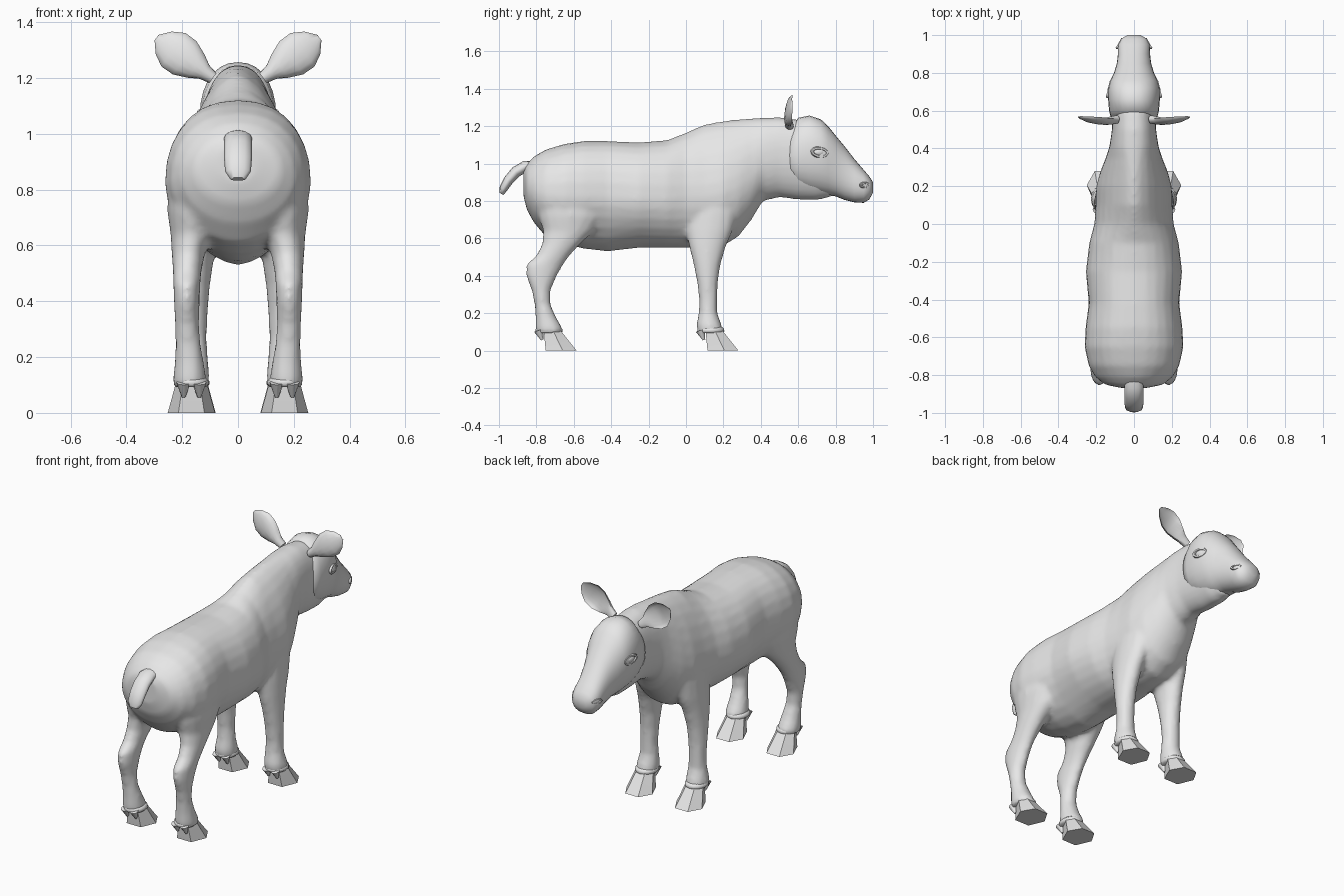
import bpy, bmesh, math
from mathutils import Vector, Matrix

coat = bpy.data.materials.new("light_grey")
coat.diffuse_color = (0.8, 0.8, 0.8, 1)


def loft(bm, rings):
    """Skin a list of equal-length point rings and cap both ends."""
    vs = [[bm.verts.new(p) for p in r] for r in rings]
    n = len(vs[0])
    for a, b in zip(vs, vs[1:]):
        for i in range(n):
            j = (i + 1) % n
            bm.faces.new((a[i], a[j], b[j], b[i]))
    bm.faces.new(vs[0])
    bm.faces.new(vs[-1])


def power(v, n):
    return math.copysign(abs(v) ** (2 / n), v)


def slice_y(y, top, bot, w, zc, nu=2.0, nd=2.0, n=28):
    """Upright cross-section, egg shaped about its widest height zc."""
    pts = []
    for i in range(n):
        a = 2 * math.pi * i / n
        c, s = math.cos(a), math.sin(a)
        e, h = (nu, top - zc) if s >= 0 else (nd, zc - bot)
        pts.append((w * power(c, e), y, zc + h * power(s, e)))
    return pts


def slice_z(z, y0, y1, x0, x1, side=1, n=16):
    """Level cross-section of a limb."""
    return [(side * ((x0 + x1) / 2 + (x1 - x0) / 2 * math.cos(2 * math.pi * i / n)),
             (y0 + y1) / 2 + (y1 - y0) / 2 * math.sin(2 * math.pi * i / n), z) for i in range(n)]


def finish(name, bm, angle=40, mirror=False):
    bmesh.ops.recalc_face_normals(bm, faces=bm.faces[:])
    me = bpy.data.meshes.new(name)
    bm.to_mesh(me)
    bm.free()
    me.materials.append(coat)
    ob = bpy.data.objects.new(name, me)
    bpy.context.collection.objects.link(ob)
    bpy.ops.object.select_all(action='DESELECT')
    ob.select_set(True)
    bpy.context.view_layer.objects.active = ob
    bpy.ops.object.shade_smooth_by_angle(angle=math.radians(angle))
    if mirror:
        ob.modifiers.new("mirror", 'MIRROR').use_mirror_merge = False
    return ob


# Torso and neck, from rump to throat
torso = [
    (-0.868, 0.97, 0.82, 0.07, 0.90), (-0.85, 1.00, 0.75, 0.155, 0.87),
    (-0.81, 1.04, 0.68, 0.205, 0.85), (-0.75, 1.075, 0.61, 0.24, 0.83, 2.2, 1.9),
    (-0.65, 1.105, 0.57, 0.262, 0.82, 2.3, 1.8), (-0.55, 1.12, 0.545, 0.257, 0.82, 2.3, 1.7),
    (-0.42, 1.12, 0.53, 0.24, 0.82, 2.3, 1.7), (-0.25, 1.113, 0.55, 0.255, 0.81, 2.2, 1.8),
    (-0.10, 1.125, 0.55, 0.237, 0.81, 2.1, 1.9), (0.0, 1.165, 0.55, 0.21, 0.82, 1.8, 2),
    (0.10, 1.21, 0.55, 0.203, 0.82, 1.7, 2), (0.20, 1.228, 0.56, 0.20, 0.84, 1.7, 2),
    (0.28, 1.237, 0.61, 0.178, 0.87, 1.8, 2), (0.35, 1.242, 0.70, 0.15, 0.92, 2, 2),
    (0.41, 1.245, 0.80, 0.13, 1.0, 2.2, 2), (0.50, 1.247, 0.82, 0.117, 1.03, 2.3, 2),
    (0.60, 1.235, 0.807, 0.112, 1.03, 2.3, 2), (0.70, 1.17, 0.805, 0.10, 0.98, 2, 2),
    (0.78, 1.05, 0.822, 0.07, 0.93, 2, 2)]
# Limbs: height, back, front, inner, outer
hind = [
    (0.95, -0.74, -0.52, 0.08, 0.19), (0.82, -0.80, -0.45, 0.06, 0.25),
    (0.72, -0.79, -0.44, 0.07, 0.253), (0.64, -0.765, -0.49, 0.09, 0.242),
    (0.57, -0.77, -0.565, 0.118, 0.238), (0.51, -0.80, -0.62, 0.13, 0.234),
    (0.46, -0.855, -0.655, 0.135, 0.232), (0.40, -0.855, -0.69, 0.137, 0.23),
    (0.32, -0.825, -0.725, 0.14, 0.226), (0.25, -0.81, -0.725, 0.134, 0.224),
    (0.18, -0.805, -0.695, 0.122, 0.227), (0.12, -0.805, -0.66, 0.112, 0.234),
    (0.095, -0.80, -0.66, 0.112, 0.234)]
fore = [
    (0.88, 0.06, 0.24, 0.07, 0.17), (0.75, 0.0, 0.28, 0.06, 0.20),
    (0.64, 0.0, 0.25, 0.07, 0.207), (0.56, 0.015, 0.215, 0.085, 0.21),
    (0.46, 0.04, 0.185, 0.10, 0.212), (0.36, 0.06, 0.17, 0.108, 0.212),
    (0.27, 0.07, 0.168, 0.112, 0.21), (0.20, 0.068, 0.168, 0.108, 0.212),
    (0.14, 0.055, 0.19, 0.102, 0.225), (0.095, 0.06, 0.20, 0.104, 0.226)]
bm = bmesh.new()
loft(bm, [slice_y(*r) for r in torso])
for limb in (hind, fore):
    for side in (1, -1):
        loft(bm, [slice_z(*r, side) for r in limb])
body = finish("body_and_legs", bm, 180)
# Blend the limbs into the torso
rm = body.modifiers.new("blend", 'REMESH')
rm.mode, rm.voxel_size, rm.use_smooth_shade = 'VOXEL', 0.014, True
sm = body.modifiers.new("soften", 'SMOOTH')
sm.factor, sm.iterations = 0.5, 5

# Head
head = [
    (0.545, 1.12, 0.96, 0.10, 1.04), (0.56, 1.19, 0.90, 0.122, 1.04),
    (0.60, 1.245, 0.865, 0.132, 1.05), (0.66, 1.257, 0.845, 0.137, 1.06),
    (0.72, 1.237, 0.835, 0.136, 1.06), (0.76, 1.20, 0.83, 0.125, 1.04),
    (0.80, 1.15, 0.825, 0.106, 1.0), (0.85, 1.09, 0.805, 0.091, 0.95),
    (0.90, 1.025, 0.793, 0.085, 0.90), (0.95, 0.967, 0.79, 0.084, 0.88),
    (0.98, 0.932, 0.808, 0.07, 0.875), (1.0, 0.90, 0.845, 0.035, 0.872)]
bm = bmesh.new()
loft(bm, [slice_y(*r, 2.2, 2.2) for r in head])
finish("head", bm, 50)

# Eyes, eyelids and nostril rims
bm = bmesh.new()
face = Matrix.Translation((0.122, 0.712, 1.06)) @ Matrix.Rotation(math.radians(14), 4, 'Z')
bmesh.ops.create_uvsphere(bm, u_segments=16, v_segments=10, radius=1,
                          matrix=face @ Matrix.Diagonal((0.018, 0.036, 0.022, 1)))
finish("eyes", bm, 60, True)


def rim(name, place, a, b, t):
    """Almond-shaped raised rim around an opening facing local x."""
    bm = bmesh.new()
    n, m = 18, 6
    vs = []
    for i in range(n):
        u = 2 * math.pi * i / n
        vs.append([])
        for j in range(m):
            v = 2 * math.pi * j / m
            k = t * math.cos(v)
            p = Vector((t * math.sin(v), (a + k) * math.cos(u), (b + k) * math.sin(u)))
            vs[-1].append(bm.verts.new(place @ p))
    for i in range(n):
        for j in range(m):
            i2, j2 = (i + 1) % n, (j + 1) % m
            bm.faces.new((vs[i][j], vs[i2][j], vs[i2][j2], vs[i][j2]))
    finish(name, bm, 60, True)


rim("eyelids", face @ Matrix.Translation((0.009, 0, 0)) @ Matrix.Rotation(math.radians(-8), 4, 'X'),
    0.041, 0.022, 0.009)
rim("nostrils", Matrix.Translation((0.077, 0.955, 0.885)) @ Matrix.Rotation(math.radians(30), 4, 'Z'),
    0.026, 0.011, 0.007)

# Ears: cupped leaves opening forward
bm = bmesh.new()
root, tip = Vector((0.09, 0.55, 1.20)), Vector((0.292, 0.565, 1.345))
axis = (tip - root).normalized()
across = Vector((-axis.z, 0, axis.x))
rings = []
for t, w, d in [(0, 0.022, 0.025), (0.15, 0.03, 0.032), (0.3, 0.052, 0.036), (0.5, 0.073, 0.036),
                (0.7, 0.074, 0.03), (0.87, 0.05, 0.018), (1, 0.012, 0.006)]:
    c = root.lerp(tip, t)
    ring = []
    for i in range(16):
        a = 2 * math.pi * i / 16
        s = math.sin(a)
        depth = d * s if s < 0 else d * s * (0.8 - 1.5 * min(t * 2, 1))
        ring.append(c + across * w * math.cos(a) + Vector((0, depth + 0.006, 0)))
    rings.append(ring)
loft(bm, rings)
finish("ears", bm, 60, True)

# Tail
bm = bmesh.new()
rings = []
for y, z, w, t, tilt in [(-0.80, 0.985, 0.048, 0.03, 0), (-0.86, 0.985, 0.05, 0.03, 20),
                         (-0.91, 0.955, 0.05, 0.03, 38), (-0.95, 0.91, 0.05, 0.027, 50),
                         (-0.977, 0.865, 0.046, 0.022, 58), (-0.987, 0.838, 0.028, 0.012, 60)]:
    up = Vector((0, -math.sin(math.radians(tilt)), math.cos(math.radians(tilt))))
    rings.append([Vector((w * math.cos(a), y, z)) + up * t * math.sin(a)
                  for a in (2 * math.pi * i / 12 for i in range(12))])
loft(bm, rings)
finish("tail", bm, 60)

# Feet: six-sided hooves, a soft cuff above and two dewclaws behind
for name, y0, x0 in (("hind", -0.75, 0.167), ("fore", 0.115, 0.165)):
    bm = bmesh.new()
    rings = []
    for z, back, front, w in [(0, 0, 0.165, 0.085), (0.05, -0.005, 0.125, 0.071), (0.11, -0.01, 0.078, 0.055)]:
        mid, half = y0 + (back + front) / 2, (front - back) / 2
        rings.append([(x0 + w * sx, mid + half * sy, z) for sx, sy in
                      ((1, 0.1), (0.5, 1), (-0.5, 1), (-1, 0.1), (-0.55, -1), (0.55, -1))])
    loft(bm, rings)
    finish(name + "_hooves", bm, 35, True)

    bm = bmesh.new()
    loft(bm, [slice_z(z, y0 - 0.05 - g, y0 + 0.085 + g, x0 - 0.058 - g, x0 + 0.058 + g)
              for z, g in ((0.093, -0.004), (0.102, 0.005), (0.115, 0.004), (0.125, -0.006))])
    finish(name + "_cuffs", bm, 50, True)

    bm = bmesh.new()
    for dx in (-0.028, 0.028):
        rot = Matrix.Rotation(math.radians(-160), 4, 'X')
        bmesh.ops.create_cone(bm, cap_ends=True, segments=8, radius1=0.026, radius2=0.007, depth=0.055,
                              matrix=Matrix.Translation((x0 + dx, y0 - 0.028, 0.083)) @ rot)
    finish(name + "_dewclaws", bm, 50, True)
